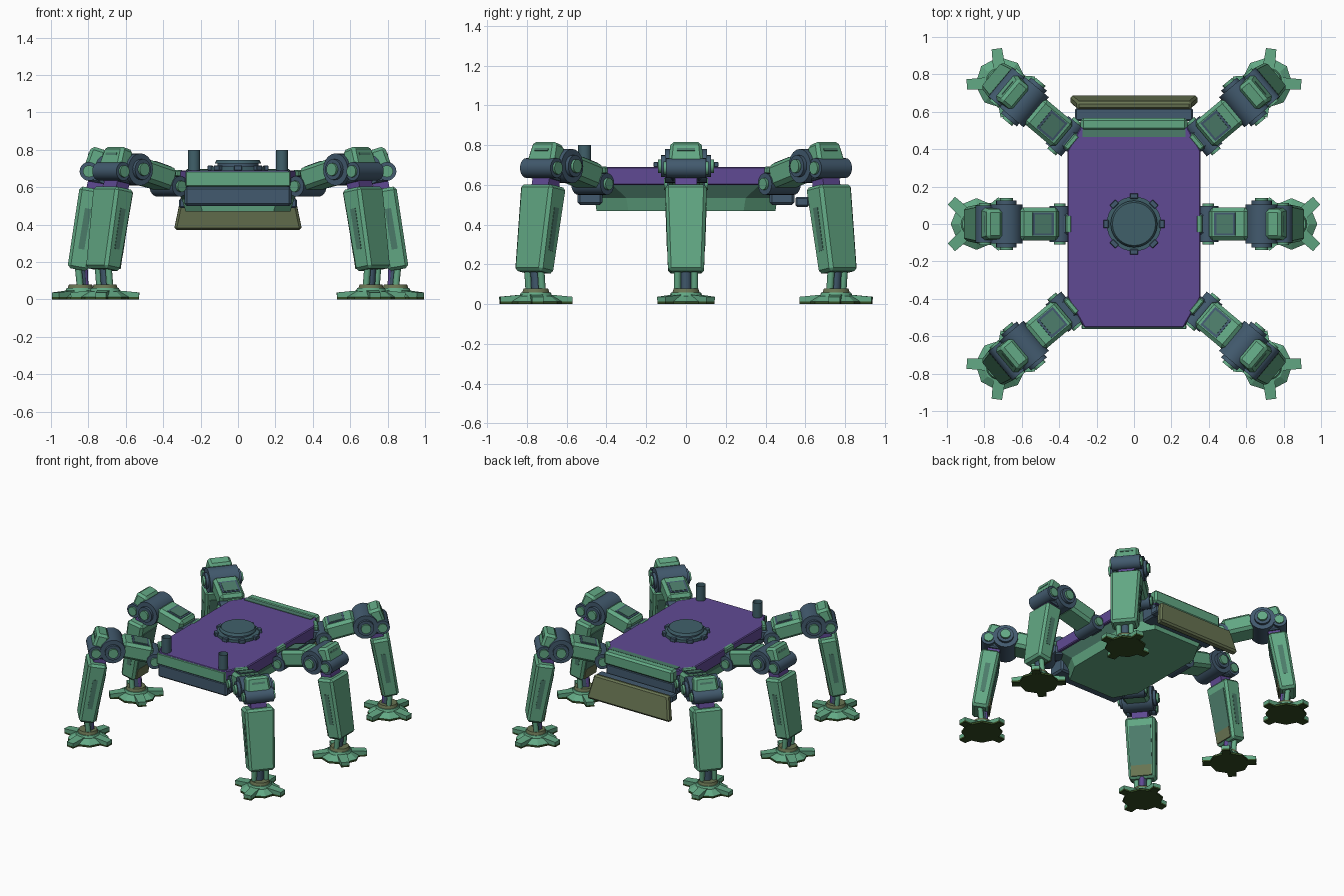
import bpy, bmesh, math
from mathutils import Matrix, Vector

cube = bpy.data.objects.get("Cube")
if cube:
    bpy.data.objects.remove(cube)


def material(name, red, green, blue):
    linear = [((c / 255 + 0.055) / 1.055) ** 2.4 for c in (red, green, blue)] + [1]
    mat = bpy.data.materials.new(name)
    mat.use_nodes = True
    mat.diffuse_color = linear
    mat.node_tree.nodes["Principled BSDF"].inputs["Base Color"].default_value = linear
    return mat


GREEN = material("green paint", 98, 168, 132)
DARK = material("dark green panel", 76, 124, 106)
SLATE = material("slate metal", 66, 90, 110)
TEAL = material("teal hatch metal", 64, 96, 106)
PURPLE = material("purple deck", 96, 74, 148)
OLIVE = material("olive panel", 104, 116, 82)
SOLE = material("dark sole", 50, 74, 34)


def turn(degrees):
    return Matrix.Rotation(math.radians(degrees), 4, 'Z')


def finish(name, bm, mat, bevel=0, smooth=False):
    bmesh.ops.recalc_face_normals(bm, faces=bm.faces)
    if bevel:
        bmesh.ops.bevel(bm, geom=list(bm.edges), offset=bevel, segments=1,
                        affect='EDGES', clamp_overlap=True)
    mesh = bpy.data.meshes.new(name)
    mesh.materials.append(mat)
    for face in bm.faces:
        face.smooth = smooth
    bm.to_mesh(mesh)
    bm.free()
    if smooth:
        mesh.set_sharp_from_angle(angle=math.radians(35))
    ob = bpy.data.objects.new(name, mesh)
    bpy.context.collection.objects.link(ob)
    return ob


def loft(name, rings, mat, bevel=0):
    bm = bmesh.new()
    loops = [[bm.verts.new(p) for p in ring] for ring in rings]
    count = len(rings[0])
    for low, high in zip(loops, loops[1:]):
        for i in range(count):
            j = (i + 1) % count
            bm.faces.new((low[i], low[j], high[j], high[i]))
    bm.faces.new(loops[0])
    bm.faces.new(loops[-1])
    return finish(name, bm, mat, bevel)


def block(name, start, end, depth, width, mat, bevel=0, taper=1):
    """Tapered bar between two (x, z) points, widened evenly along y."""
    a, b = (Vector((x, 0, z)) for x, z in (start, end))
    across = (b - a).cross(Vector((0, 1, 0))).normalized() * depth / 2
    side = Vector((0, width / 2, 0))
    rings = []
    for centre, k in ((a, 1), (b, taper)):
        rings.append([centre + k * offset for offset in
                      (across + side, across - side, -across - side, side - across)])
    return loft(name, rings, mat, bevel)


def rod(name, start, end, radius, mat, tip=1, sides=20, caps=True):
    a, b = Vector(start), Vector(end)
    place = Matrix.Translation((a + b) / 2) @ (b - a).to_track_quat('Z', 'Y').to_matrix().to_4x4()
    bm = bmesh.new()
    bmesh.ops.create_cone(bm, cap_ends=caps, segments=sides, radius1=radius,
                          radius2=radius * tip, depth=(b - a).length, matrix=place)
    return finish(name, bm, mat, smooth=sides > 10)


def pin(name, x, z, radius, half, mat):
    return rod(name, (x, -half, z), (x, half, z), radius, mat)


def disc(name, x, bottom, top, radius, mat, tip=1, sides=32):
    return rod(name, (x, 0, bottom), (x, 0, top), radius, mat, tip, sides)


def octagon(x, y, z):
    """Long eight-sided ring with steep corner cuts."""
    inner_x, inner_y = x - .09, y - .16
    quarter = [(x, inner_y), (inner_x, y)]
    half = quarter + [(-u, v) for u, v in reversed(quarter)]
    return [(u, v, z) for u, v in half + [(-u, -v) for u, v in half]]


def build_body():
    loft("deck", [octagon(.355, .555, z) for z in (.6, .69)], PURPLE, .006)
    loft("hull_skirt", [octagon(.335, .53, .6), octagon(.3, .46, .535)], DARK)
    loft("lower_hull", [octagon(.3, .46, .535), octagon(.28, .45, .47)], GREEN)
    # End parts are laid along x, then turned to the front or back
    ends = {
        -90: [block("front_bumper", (.42, .551), (.545, .551), .102, .57, SLATE, .012),
              block("front_plate", (.54, .645), (.562, .645), .08, .56, GREEN, .004)],
        90: [block("back_bumper", (.42, .551), (.545, .551), .102, .57, SLATE, .012),
             block("back_rail", (.5, .65), (.568, .65), .095, .57, GREEN, .014),
             block("back_rail_lip", (.465, .69), (.505, .69), .008, .55, DARK),
             block("flap_hinge", (.55, .515), (.62, .515), .05, .63, SLATE, .008),
             block("rear_flap", (.632, .55), (.665, .375), .045, .61, OLIVE, .012, 1.12)],
    }
    for angle, obs in ends.items():
        for ob in obs:
            ob.matrix_world = turn(angle)


def build_roof():
    disc("hatch_ring", 0, .685, .71, .146, TEAL)
    disc("hatch_neck", 0, .705, .73, .11, SLATE)
    disc("hatch_lid", 0, .726, .745, .125, TEAL, .92)
    for i in range(8):
        tab = block("hatch_tab", (.135, .703), (.163, .703), .026, .044, SLATE, .003)
        tab.matrix_world = turn(45 * i)
    for x, side in ((-.235, "right"), (.235, "left")):
        rod(side + "_post", (x, -.51, .68), (x, -.51, .8), .033, TEAL, caps=False)


# Leg parts point along +x with the leg root at the origin
def hip():
    return [block("hip_bracket", (-.06, .62), (.05, .62), .07, .11, SLATE, .01),
            block("hip_cap", (-.01, .673), (.025, .673), .038, .1, GREEN, .008),
            pin("hip_axle", .055, .605, .055, .095, SLATE),
            pin("hip_bolt", .055, .605, .03, .11, GREEN)]


def thigh():
    return [block("thigh", (.07, .64), (.28, .695), .12, .175, GREEN, .02),
            block("thigh_panel_rim", (.088, .7065), (.2, .7358), .008, .125, SLATE),
            block("thigh_panel", (.1, .71), (.188, .733), .014, .1, DARK),
            block("thigh_core", (.05, .61), (.34, .69), .07, .1, SLATE)]


def knee():
    return [pin("knee_drum", .34, .695, .086, .105, SLATE),
            pin("knee_washer", .34, .695, .055, .125, SLATE),
            pin("knee_bolt", .34, .695, .034, .14, GREEN),
            block("knee_guard", (.4, .808), (.445, .66), .085, .155, GREEN, .016, 1.2),
            block("knee_slit", (.451, .784), (.456, .771), .01, .09, DARK),
            pin("shin_pivot", .455, .685, .05, .1, SLATE),
            pin("shin_pivot_bolt", .455, .685, .032, .112, GREEN),
            block("knee_fork", (.4, .71), (.415, .625), .1, .15, SLATE, .01),
            block("knee_link", (.415, .64), (.43, .575), .085, .11, PURPLE)]


def shin():
    return [block("shin", (.44, .595), (.515, .16), .13, .21, GREEN, .016, .86),
            block("shin_side_panel", (.459, .486), (.496, .269), .035, .207, DARK, taper=.927),
            block("shin_inner_panel", (.388, .519), (.443, .237), .01, .15, DARK),
            block("shin_latch", (.442, .24), (.456, .165), .014, .14, OLIVE)]


def foot():
    parts = [rod("ankle_piston", (.49, 0, .05), (.505, 0, .25), .028, SLATE),
             rod("ankle_sleeve", (.474, 0, .06), (.48, 0, .2), .017, PURPLE),
             disc("ankle_ring", .5, .035, .06, .085, GREEN, .88),
             disc("ankle_collar", .5, .055, .08, .07, OLIVE, .88),
             disc("foot_sole", .5, 0, .014, .138, SOLE, sides=8),
             disc("foot_plate", .5, .014, .042, .138, GREEN, .68, sides=8)]
    for y in (-.043, .043):
        parts.append(rod("ankle_strut", (.5, y, .05), (.515, y, .2), .018, GREEN))
    for angle in (-138, -43, 43, 138):
        toe = [block("claw", (.07, .03), (.182, .022), .036, .066, GREEN, taper=.85),
               block("claw_sole", (.07, .007), (.182, .007), .014, .066, SOLE, taper=.85)]
        for part in toe:
            part.data.transform(Matrix.Translation((.5, 0, 0)) @ turn(angle))
        parts += toe
    return parts


build_body()
build_roof()

# Six legs share the same part meshes
leg = hip() + thigh() + knee() + shin() + foot()
for row, x, y, splay in (("front", .328, -.434, -40), ("middle", .342, 0, 0),
                         ("back", .328, .434, 40)):
    for side, sign, angle in (("left", 1, splay), ("right", -1, 180 - splay)):
        for part in leg:
            ob = bpy.data.objects.new(f"{row}_{side}_{part.name}", part.data)
            ob.matrix_world = Matrix.Translation((sign * x, y, 0)) @ turn(angle)
            bpy.context.collection.objects.link(ob)
for part in leg:
    bpy.data.objects.remove(part)
